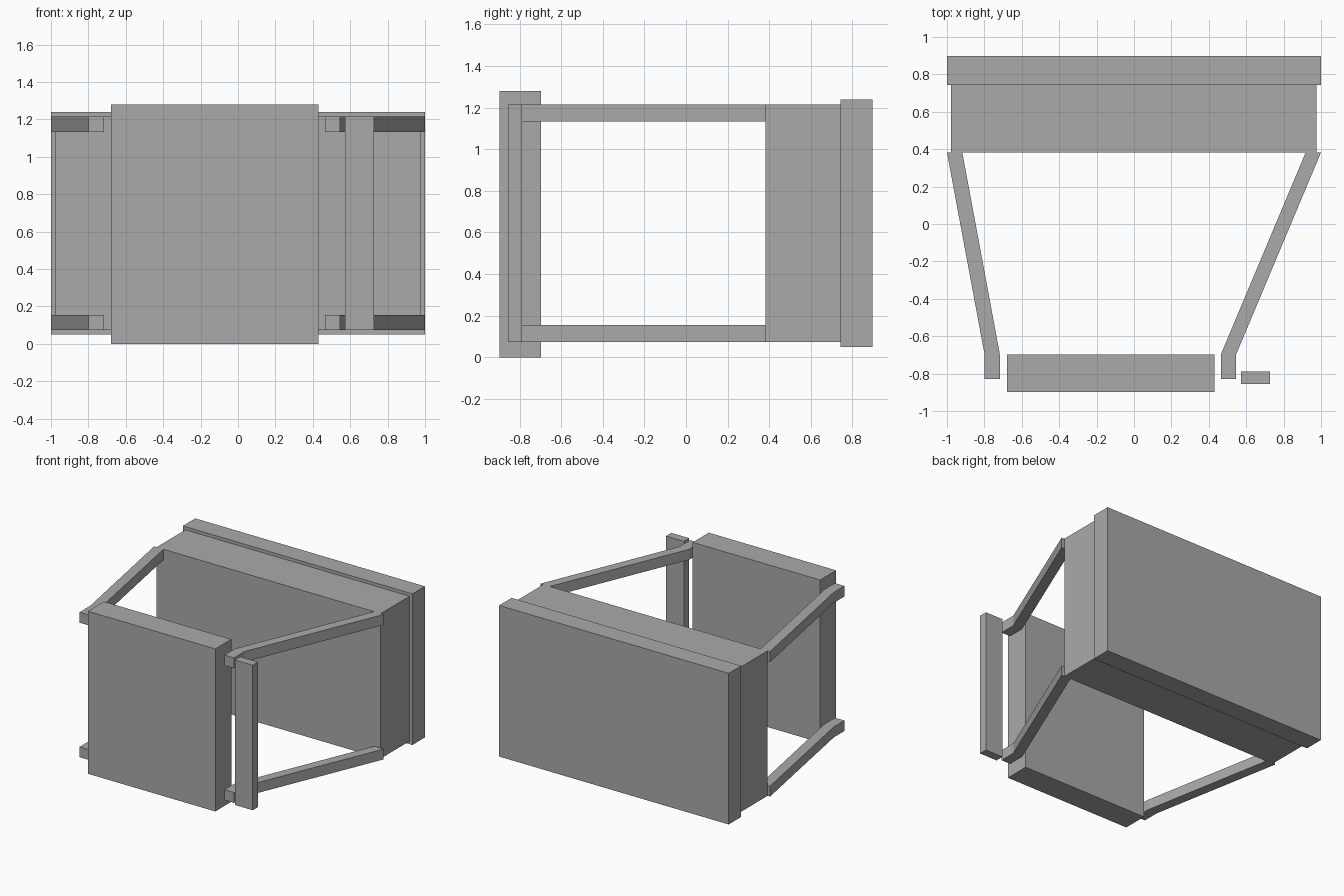
import bpy, bmesh

if "Cube" in bpy.data.objects:
    bpy.data.objects.remove(bpy.data.objects["Cube"])

grey = bpy.data.materials.new("plain_grey")
grey.diffuse_color = (0.4, 0.4, 0.4, 1)
grey.use_nodes = True
grey.node_tree.nodes["Principled BSDF"].inputs["Base Color"].default_value = grey.diffuse_color


def prism(name, outline, z0, z1):
    """Extrude a plan outline (x, y) from z0 up to z1."""
    bm = bmesh.new()
    face = bm.faces.new([bm.verts.new((x, y, z0)) for x, y in outline])
    top = bmesh.ops.extrude_face_region(bm, geom=[face])["geom"]
    verts = [v for v in top if isinstance(v, bmesh.types.BMVert)]
    bmesh.ops.translate(bm, vec=(0, 0, z1 - z0), verts=verts)
    bmesh.ops.recalc_face_normals(bm, faces=bm.faces)
    mesh = bpy.data.meshes.new(name)
    bm.to_mesh(mesh)
    bm.free()
    mesh.materials.append(grey)
    obj = bpy.data.objects.new(name, mesh)
    bpy.context.collection.objects.link(obj)
    return obj


def box(name, x0, x1, y0, y1, z0, z1):
    return prism(name, [(x0, y0), (x1, y0), (x1, y1), (x0, y1)], z0, z1)


# Rear slab and the block in front of it
box("back_slab", -1, 1, 0.742, 0.897, 0.05, 1.24)
box("rear_block", -0.978, 0.975, 0.383, 0.742, 0.073, 1.215)

# Front slab and the narrow upright beside it
box("front_slab", -0.68, 0.43, -0.897, -0.698, 0, 1.28)
box("narrow_upright", 0.572, 0.727, -0.855, -0.789, 0.073, 1.215)

# Bent arms, a lower and an upper one on each side
WIDTH = 0.082
for side, front_x, rear_x in (("left", -0.799, -1.0), ("right", 0.464, 0.918)):
    path = [(front_x, -0.83), (front_x, -0.698), (rear_x, 0.383)]
    outline = path + [(x + WIDTH, y) for x, y in reversed(path)]
    for level, z0, z1 in (("lower", 0.073, 0.155), ("upper", 1.132, 1.215)):
        prism(f"{level}_{side}_arm", outline, z0, z1)
